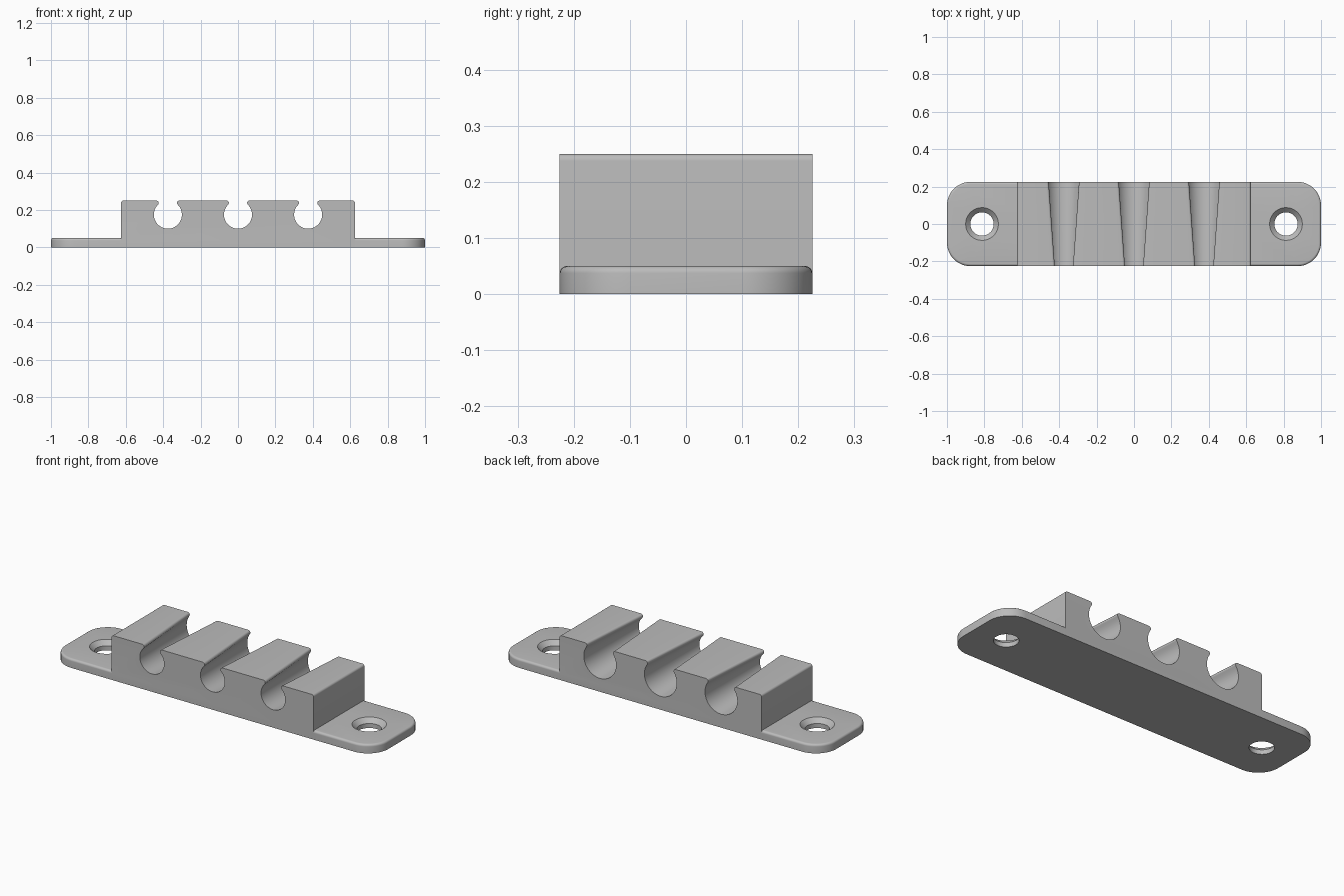
import bpy, bmesh, math

if "Cube" in bpy.data.objects:
    bpy.data.objects.remove(bpy.data.objects["Cube"])

HALF_L, HALF_W = 1.0, 0.225      # overall half length and half width
PLATE_H, BLOCK_H = 0.05, 0.25
BLOCK_X, FILLET = 0.625, 0.0125
CORNER = 0.125                   # plan radius of the plate corners
PITCH, AXIS_Z = 0.375, 0.175     # groove spacing and axis height
R_FRONT, R_BACK = 0.075, 0.1     # tapered groove radii
HOLE_X = 0.8125

grey = bpy.data.materials.new("grey plastic")
grey.diffuse_color = (0.5, 0.5, 0.5, 1)
grey.use_nodes = True
grey.node_tree.nodes["Principled BSDF"].inputs["Base Color"].default_value = grey.diffuse_color


def arc(cx, cy, r, a0, a1, n):
    return [(cx + r * math.cos(a0 + (a1 - a0) * i / n),
             cy + r * math.sin(a0 + (a1 - a0) * i / n)) for i in range(n + 1)]


def loft(bm, rings):
    """Join closed rings of equal length; return the vertex rings."""
    rows = [[bm.verts.new(p) for p in ring] for ring in rings]
    for a, b in zip(rows, rows[1:]):
        for i in range(len(a)):
            j = (i + 1) % len(a)
            bm.faces.new((a[i], a[j], b[j], b[i]))
    return rows


def make_object(name, bm):
    bmesh.ops.recalc_face_normals(bm, faces=bm.faces)
    mesh = bpy.data.meshes.new(name)
    bm.to_mesh(mesh)
    bm.free()
    mesh.materials.append(grey)
    ob = bpy.data.objects.new(name, mesh)
    bpy.context.collection.objects.link(ob)
    return ob


def plate_outline(inset):
    pts, r = [], CORNER - inset
    for k, (sx, sy) in enumerate(((1, 1), (-1, 1), (-1, -1), (1, -1))):
        a = k * math.pi / 2
        pts += arc(sx * (HALF_L - CORNER), sy * (HALF_W - CORNER), r, a, a + math.pi / 2, 12)
    return pts


def block_profile(r):
    """Block section in x and z, with rounded lips around each groove."""
    zc, q = BLOCK_H - FILLET, math.pi / 2
    xc = math.sqrt((r + FILLET) ** 2 - (zc - AXIS_Z) ** 2)
    a = math.atan2(zc - AXIS_Z, xc)
    pts = [(-BLOCK_X, 0), (BLOCK_X, 0)]
    pts += arc(BLOCK_X - FILLET, zc, FILLET, 0, q, 6)
    for cx in (PITCH, 0, -PITCH):
        pts += arc(cx + xc, zc, FILLET, q, math.pi + a, 10)
        pts += arc(cx, AXIS_Z, r, a, -math.pi - a, 40)[1:-1]
        pts += arc(cx - xc, zc, FILLET, -a, q, 10)
    pts += arc(-BLOCK_X + FILLET, zc, FILLET, q, 2 * q, 6)
    return pts


# Base plate with rounded top edge and two countersunk screw holes
bm = bmesh.new()
steps = [(0, 0)] + [(PLATE_H - FILLET + FILLET * math.sin(t), FILLET * (1 - math.cos(t)))
                    for t in (i * math.pi / 12 for i in range(7))]
walls = [loft(bm, [[(x, y, z) for x, y in plate_outline(d)] for z, d in steps])]
for sx in (-1, 1):
    walls.append(loft(bm, [[(x, y, z) for x, y in arc(sx * HOLE_X, 0, r, 0, 2 * math.pi, 48)[:-1]]
                           for z, r in ((0, 0.0625), (0.025, 0.0625), (PLATE_H, 0.0875))]))
for end in (0, -1):
    edges = [bm.edges.get((w[end][i - 1], w[end][i])) for w in walls for i in range(len(w[end]))]
    bmesh.ops.triangle_fill(bm, edges=edges, use_beauty=True,
                            normal=(0, 0, 1 if end else -1))
holder = make_object("cable_holder_body", bm)

# Raised block with three tapered cable grooves
bm = bmesh.new()
front, back = loft(bm, [[(x, y, z) for x, z in block_profile(r)]
                        for y, r in ((-HALF_W, R_FRONT), (HALF_W, R_BACK))])
bm.faces.new(front)
bm.faces.new(back)
block = make_object("grooved_block", bm)

# Fuse block and plate into one solid
mod = holder.modifiers.new("fuse", 'BOOLEAN')
mod.operation, mod.solver, mod.object = 'UNION', 'EXACT', block
bpy.context.view_layer.objects.active = holder
holder.select_set(True)
bpy.ops.object.modifier_apply(modifier=mod.name)
bpy.data.objects.remove(block)
bpy.ops.object.shade_smooth_by_angle(angle=math.radians(30))
